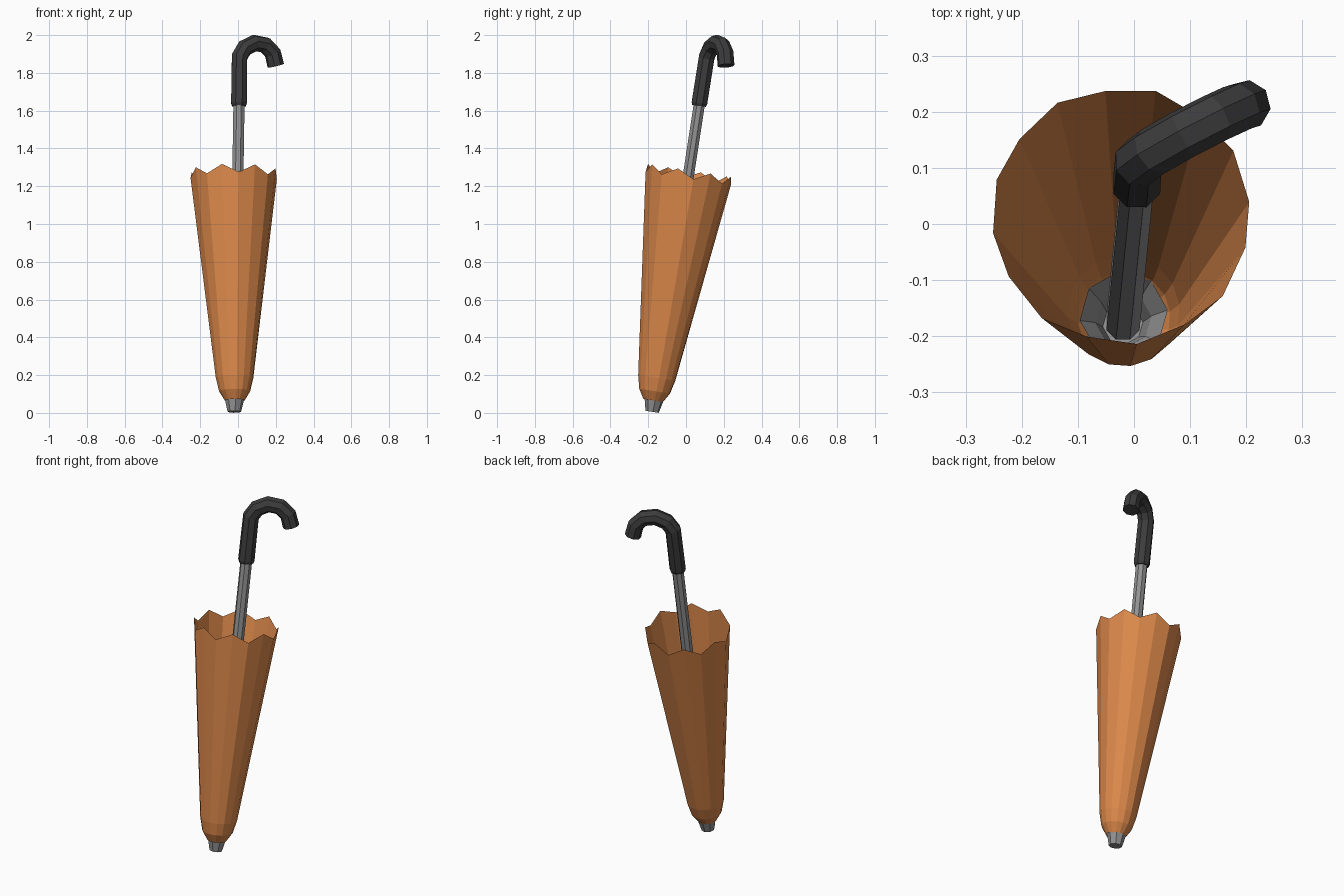
import bpy, bmesh, math
from mathutils import Vector

if "Cube" in bpy.data.objects:
    bpy.data.objects.remove(bpy.data.objects["Cube"])


def material(name, rgb):
    m = bpy.data.materials.new(name)
    m.diffuse_color = (*rgb, 1)
    m.use_nodes = True
    m.node_tree.nodes["Principled BSDF"].inputs["Base Color"].default_value = m.diffuse_color
    return m


ORANGE = material("orange cloth", (0.72, 0.25, 0.07))
GREY = material("grey metal", (0.29, 0.29, 0.29))
DARK = material("dark rubber", (0.045, 0.045, 0.045))


def tube(name, path, radii, sides, mat, turn=0.0, cap_start=True, cap_end=True, scallop=0.0):
    """Sweep a flat-faced ring along a path; scallop zigzags the last ring."""
    pts = [Vector(p) for p in path]
    n = len(pts)
    tans = []
    for i in range(n):
        a = (pts[i] - pts[i - 1]).normalized() if i > 0 else Vector()
        b = (pts[i + 1] - pts[i]).normalized() if i < n - 1 else Vector()
        tans.append((a + b).normalized())
    u = Vector((1, 0, 0))
    u = (u - tans[0] * u.dot(tans[0])).normalized()
    bm = bmesh.new()
    rings = []
    for i in range(n):
        if i:
            u = tans[i - 1].rotation_difference(tans[i]) @ u
        v = tans[i].cross(u)
        ring = []
        for k in range(sides):
            a = turn + 2 * math.pi * k / sides
            p = pts[i] + (u * math.cos(a) + v * math.sin(a)) * radii[i]
            if i == n - 1:
                p += tans[i] * scallop * (1 if k % 2 else -1)
            ring.append(bm.verts.new(p))
        rings.append(ring)
    for r0, r1 in zip(rings, rings[1:]):
        for k in range(sides):
            j = (k + 1) % sides
            bm.faces.new((r0[k], r0[j], r1[j], r1[k]))
    if cap_start:
        bm.faces.new(rings[0][::-1])
    if cap_end:
        bm.faces.new(rings[-1])
    me = bpy.data.meshes.new(name)
    bm.to_mesh(me)
    bm.free()
    me.materials.append(mat)
    ob = bpy.data.objects.new(name, me)
    bpy.context.collection.objects.link(ob)
    return ob


def along(p, q, heights):
    """Points on the line p-q at the given heights."""
    p, q = Vector(p), Vector(q)
    return [p.lerp(q, (z - p.z) / (q.z - p.z)) for z in heights]


SHAFT_LOW, SHAFT_HIGH = (-0.02, -0.18, 0.0), (0.005, 0.07, 1.63)

# Half-closed canopy: thin open cloth with eight points around the rim
tube("canopy", along((-0.018, -0.17, 0.09), (-0.023, 0.015, 1.262), (0.066, 0.115, 0.185, 1.262)),
     (0.053, 0.083, 0.10, 0.23), 16, ORANGE, math.radians(7), False, False, 0.022)

# Metal tip, an open cup that continues inside the canopy
tube("tip", along(SHAFT_LOW, SHAFT_HIGH, (0.006, 0.066, 0.114)),
     (0.036, 0.050, 0.079), 8, GREY, math.radians(7), True, False)

# Shaft
tube("shaft", along(SHAFT_LOW, SHAFT_HIGH, (0.02, 1.66)), (0.032, 0.032), 8, GREY, math.radians(22.5))

# Hooked handle
tube("handle",
     [(0.005, 0.069, 1.625), (0.005, 0.071, 1.64), (0.008, 0.110, 1.885), (0.035, 0.130, 1.932),
      (0.088, 0.160, 1.958), (0.145, 0.189, 1.947), (0.184, 0.207, 1.905), (0.200, 0.212, 1.838)],
     (0.039, 0.045, 0.045, 0.045, 0.045, 0.045, 0.045, 0.045), 8, DARK, math.radians(22.5))
